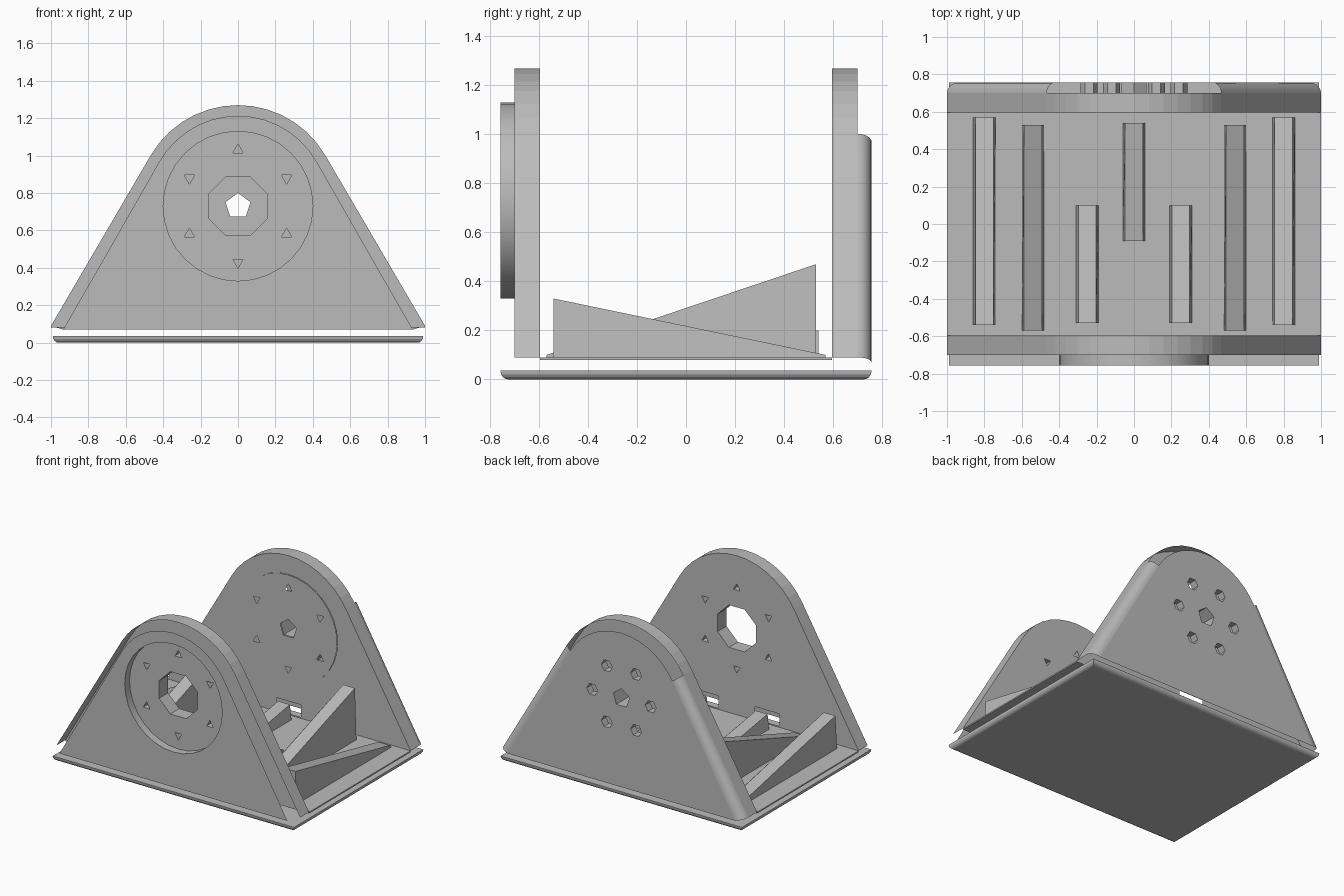
import bpy, bmesh
from math import sin, cos, pi, atan2, acos, hypot
from mathutils import Vector

cube = bpy.data.objects.get("Cube")
if cube:
    bpy.data.objects.remove(cube, do_unlink=True)

grey = bpy.data.materials.new("plain grey")
grey.use_nodes = True
grey.diffuse_color = (0.5, 0.5, 0.5, 1)
grey.node_tree.nodes["Principled BSDF"].inputs["Base Color"].default_value = (0.5, 0.5, 0.5, 1)

AXIS = 0.73          # height of the pivot axis
OUTER, INNER, EDGE = 0.757, 0.595, 0.70   # depths of the wall layers
FILLET = OUTER - EDGE


def finish(bm, name, smooth=False):
    mesh = bpy.data.meshes.new(name)
    bm.to_mesh(mesh)
    bm.free()
    mesh.materials.append(grey)
    ob = bpy.data.objects.new(name, mesh)
    bpy.context.collection.objects.link(ob)
    for p in mesh.polygons:
        p.use_smooth = smooth
    return ob


def ring(r, n, x=0, z=AXIS, turn=0):
    return [(x + r * cos(turn + 2 * pi * i / n), z + r * sin(turn + 2 * pi * i / n)) for i in range(n)]


def bolt_ring(radius, size, sides, start):
    holes = []
    for i in range(6):
        a = start + i * pi / 3
        holes.append(ring(size, sides, radius * cos(a), AXIS + radius * sin(a), a))
    return holes


def window(x, z0=0.1, z1=0.19, w=0.1):
    return [(x - w, z0), (x + w, z0), (x + w, z1), (x - w, z1)]


def arch(inset=0.0, steps=14):
    """Rounded triangle: wide foot, straight flanks tangent to a round top."""
    r, foot, low = 0.54 - inset, 1 - inset * 1.15, 0.09 - inset * 0.35
    a = atan2(low - AXIS, foot) + acos(r / hypot(foot, low - AXIS))
    top = [(r * cos(a + (pi - 2 * a) * i / steps), AXIS + r * sin(a + (pi - 2 * a) * i / steps))
           for i in range(steps + 1)]
    return [(foot, low)] + top + [(-foot, low)]


def sheet(name, y, outline, holes=(), facing=-1):
    """Flat upright panel with cut-outs."""
    bm = bmesh.new()
    for loop in [outline, *holes]:
        vs = [bm.verts.new((x, y, z)) for x, z in loop]
        for i, v in enumerate(vs):
            bm.edges.new((v, vs[i - 1]))
    bmesh.ops.triangle_fill(bm, use_beauty=True, edges=bm.edges[:], normal=Vector((0, facing, 0)))
    for f in bm.faces:
        f.normal_update()
        if f.normal.y * facing < 0:
            f.normal_flip()
    return finish(bm, name)


def skin(name, sections, closed=True, smooth=False):
    """Surface through (outline, depth) sections."""
    bm = bmesh.new()
    rows = [[bm.verts.new((x, y, z)) for x, z in loop] for loop, y in sections]
    for a, b in zip(rows, rows[1:]):
        for i in range(0 if closed else 1, len(a)):
            bm.faces.new((a[i - 1], a[i], b[i], b[i - 1]))
    return finish(bm, name, smooth)


def box(name, lo, hi):
    bm = bmesh.new()
    bmesh.ops.create_cube(bm, size=1)
    for v in bm.verts:
        v.co = [(l + h) / 2 + c * (h - l) for l, h, c in zip(lo, hi, v.co)]
    return bm


def rib(name, x, y_low, y_high, height, low=0.1):
    """Sloping gusset, slightly wider at its foot."""
    bm = box(name, (x - 0.06, min(y_low, y_high), 0.09), (x + 0.06, max(y_low, y_high), height))
    for v in bm.verts:
        if v.co.z > 0.1:
            if abs(v.co.y - y_low) < 0.01:
                v.co.z = low
            v.co.x = x + (v.co.x - x) * 0.8
    finish(bm, name)


# Base: pan with a rounded lower edge, floor sheet above it
bm = box("base_pan", (-0.99, -OUTER, 0), (0.99, OUTER, 0.036))
low = [e for e in bm.edges if all(v.co.z < 0.01 for v in e.verts)]
bmesh.ops.bevel(bm, geom=low, offset=0.032, segments=4, profile=0.5, affect='EDGES')
finish(bm, "base_pan")
finish(box("floor", (-1, -INNER, 0.08), (1, INNER, 0.09)), "floor")

hub = ring(0.17, 8, turn=pi / 8)
pivot = ring(0.07, 5, turn=pi / 2)
seat = ring(0.4, 32)
small_bolts = bolt_ring(0.3, 0.032, 3, pi / 2)
nut_pockets = bolt_ring(0.24, 0.045, 6, 0)

# Front wall: outer panel with a round recess, inner panel with windows
sheet("front_outer_panel", -OUTER, arch(FILLET), [seat])
skin("front_recess_wall", [(seat, -OUTER), (seat, -EDGE)], smooth=True)
sheet("front_recess_floor", -EDGE, seat, [hub] + small_bolts)
sheet("front_inner_panel", -INNER, arch(), [hub, window(-0.25), window(0.25)] + small_bolts, 1)
skin("front_rim", [(arch(), -EDGE), (arch(), -INNER)], closed=False)
skin("front_hub_bore", [(hub, -EDGE), (hub, -INNER)])
for i, hole in enumerate(small_bolts):
    skin(f"front_bolt_bore_{i}", [(hole, -EDGE), (hole, -INNER)])

# Back wall: outer panel with nut pockets, inner panel with a raised disc
sheet("back_outer_panel", OUTER, arch(FILLET), [pivot] + nut_pockets, 1)
sheet("back_inner_panel", INNER, arch(), [seat, window(0)])
sheet("back_disc", INNER - 0.005, seat, [pivot] + small_bolts)
skin("back_rim", [(arch(), EDGE), (arch(), INNER)], closed=False)
skin("back_pivot_bore", [(pivot, INNER), (pivot, OUTER)])
for i, hole in enumerate(nut_pockets):
    skin(f"back_nut_bore_{i}", [(hole, EDGE), (hole, OUTER)])

# Rounded flanks of the back wall
for side, pick in (("left", slice(0, 2)), ("right", slice(-2, None))):
    rows = []
    for k in range(6):
        a = k / 5 * pi / 2
        rows.append((arch(FILLET * (1 - cos(a)))[pick], EDGE + FILLET * sin(a)))
    skin(f"back_{side}_flank", rows, closed=False, smooth=True)

# Gussets across the floor
for side, s in (("left", 1), ("right", -1)):
    rib(f"{side}_tall_rib", s * 0.54, -0.57, 0.53, 0.47)
    rib(f"{side}_outer_rib", s * 0.8, 0.57, -0.54, 0.33)
    rib(f"{side}_short_rib", s * 0.25, 0.1, -0.53, 0.2)
rib("middle_short_rib", 0, -0.09, 0.54, 0.2)
